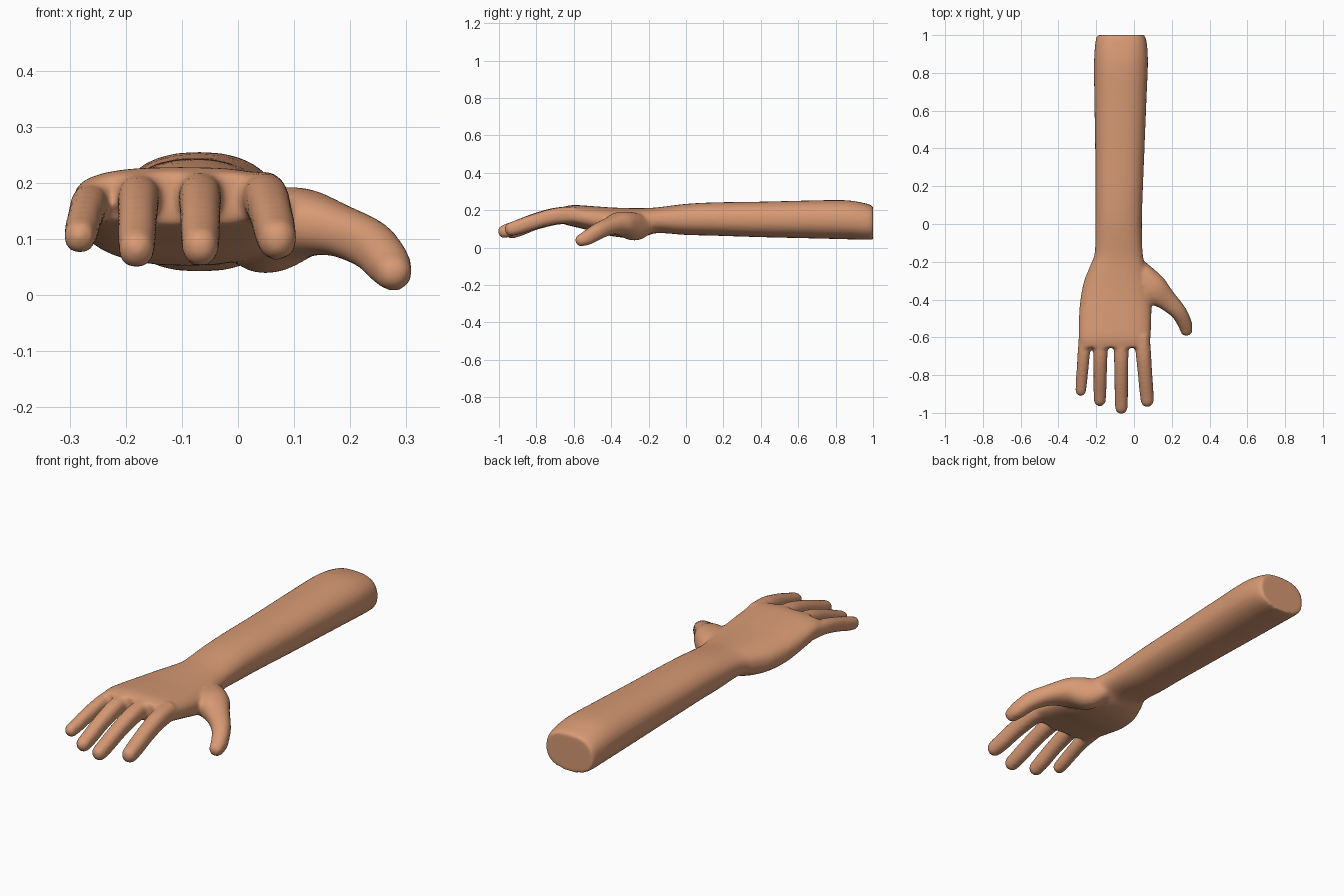
import bpy, bmesh, math
from mathutils import Vector

if "Cube" in bpy.data.objects:
    bpy.data.objects.remove(bpy.data.objects["Cube"])

skin = bpy.data.materials.new("warm skin")
skin.diffuse_color = (0.68, 0.32, 0.175, 1)
skin.use_nodes = True
skin.node_tree.nodes["Principled BSDF"].inputs["Base Color"].default_value = skin.diffuse_color

SIDES = 28


def spline(rows, steps=6):
    """Catmull-Rom interpolation through rows of numbers."""
    out = []
    for i in range(len(rows) - 1):
        a, b = rows[max(i - 1, 0)], rows[i]
        c, d = rows[i + 1], rows[min(i + 2, len(rows) - 1)]
        for s in range(steps):
            t = s / steps
            out.append([0.5 * (2 * q + (r - p) * t + (2 * p - 5 * q + 4 * r - w) * t * t
                               + (3 * q - p - 3 * r + w) * t ** 3)
                        for p, q, r, w in zip(a, b, c, d)])
    return out + [list(rows[-1])]


def ring(bm, centre, side, up, w, h, power=2.0):
    verts = []
    for k in range(SIDES):
        a = 2 * math.pi * k / SIDES
        c, s = math.cos(a), math.sin(a)
        cx = math.copysign(abs(c) ** (2 / power), c)
        sy = math.copysign(abs(s) ** (2 / power), s)
        verts.append(bm.verts.new(centre + side * cx * w + up * sy * h))
    return verts


def skin_rings(bm, rings):
    for a, b in zip(rings, rings[1:]):
        for k in range(SIDES):
            n = (k + 1) % SIDES
            bm.faces.new((a[k], a[n], b[n], b[k]))
    bm.faces.new(rings[0][::-1])
    bm.faces.new(rings[-1])


def tube(bm, rows):
    """Round-ended tube; rows are x, y, z, half width, half height."""
    pts = spline(rows)
    pos = [Vector(p[:3]) for p in pts]
    rings = []
    for i, p in enumerate(pts):
        t = (pos[min(i + 1, len(pts) - 1)] - pos[max(i - 1, 0)]).normalized()
        side = t.cross(Vector((0, 0, 1))).normalized()
        up = side.cross(t)
        rings.append(ring(bm, pos[i], side, up, p[3], p[4], 2.3))
    reach = min(p[3], p[4])
    for k in range(1, 6):
        a = k * math.pi / 2 / 5.3
        rings.append(ring(bm, pos[-1] + t * reach * math.sin(a), side, up,
                          p[3] * math.cos(a), p[4] * math.cos(a), 2.3))
    skin_rings(bm, rings)


bm = bmesh.new()

# Forearm, wrist and palm: y, x min, x max, z min, z max, squareness
body = [
    (1.00, -0.195, 0.055, 0.043, 0.222, 2.5),
    (0.96, -0.205, 0.068, 0.042, 0.237, 2.4),
    (0.85, -0.212, 0.074, 0.045, 0.254, 2.3),
    (0.65, -0.210, 0.066, 0.050, 0.252, 2.3),
    (0.40, -0.206, 0.056, 0.056, 0.246, 2.3),
    (0.15, -0.205, 0.046, 0.064, 0.242, 2.3),
    (0.00, -0.206, 0.042, 0.068, 0.234, 2.3),
    (-0.15, -0.208, 0.046, 0.078, 0.216, 2.3),
    (-0.22, -0.232, 0.060, 0.060, 0.212, 2.4),
    (-0.30, -0.264, 0.080, 0.052, 0.212, 2.4),
    (-0.40, -0.284, 0.092, 0.062, 0.215, 2.5),
    (-0.50, -0.292, 0.092, 0.088, 0.222, 2.6),
    (-0.60, -0.293, 0.088, 0.112, 0.228, 2.7),
    (-0.655, -0.285, 0.082, 0.125, 0.219, 2.7),
]
rings = []
for y, x0, x1, z0, z1, power in spline(body):
    rings.append(ring(bm, Vector(((x0 + x1) / 2, y, (z0 + z1) / 2)),
                      Vector((1, 0, 0)), Vector((0, 0, 1)),
                      (x1 - x0) / 2, (z1 - z0) / 2, power))
skin_rings(bm, rings)

# Fingers: base x, tip x, tip y, base z, tip z, half width
fingers = [
    (-0.258, -0.282, -0.915, 0.165, 0.104, 0.031),
    (-0.176, -0.181, -0.965, 0.178, 0.082, 0.035),
    (-0.068, -0.067, -1.005, 0.180, 0.086, 0.036),
    (0.042, 0.070, -0.967, 0.176, 0.099, 0.038),
]
for bx, tx, ty, bz, tz, w in fingers:
    rows = []
    for f, drop, scale in ((0, 0, 1.1), (0.3, 0.09, 1.06), (0.6, 0.42, 1.0),
                           (0.85, 0.8, 0.97), (1, 1, 0.9)):
        end = ty + 0.032
        rows.append((bx + (tx - bx) * f, -0.59 + (end + 0.59) * f,
                     bz + (tz - bz) * drop, w * scale, w * scale * 1.08))
    tube(bm, rows)

# Thumb with the fleshy pad at its base
tube(bm, [
    (0.000, -0.20, 0.120, 0.040, 0.045),
    (0.045, -0.27, 0.112, 0.065, 0.074),
    (0.105, -0.345, 0.128, 0.078, 0.064),
    (0.175, -0.405, 0.116, 0.055, 0.047),
    (0.235, -0.465, 0.090, 0.043, 0.044),
    (0.268, -0.525, 0.055, 0.038, 0.040),
    (0.277, -0.560, 0.040, 0.033, 0.033),
])

bmesh.ops.recalc_face_normals(bm, faces=bm.faces)
mesh = bpy.data.meshes.new("arm_and_hand")
bm.to_mesh(mesh)
bm.free()
mesh.materials.append(skin)
arm = bpy.data.objects.new("arm_and_hand", mesh)
bpy.context.collection.objects.link(arm)

# Fuse the parts into one skin and soften the joins
fuse = arm.modifiers.new("fuse", 'REMESH')
fuse.mode = 'VOXEL'
fuse.voxel_size = 0.009
fuse.use_smooth_shade = True
soften = arm.modifiers.new("soften", 'SMOOTH')
soften.factor = 0.5
soften.iterations = 6
